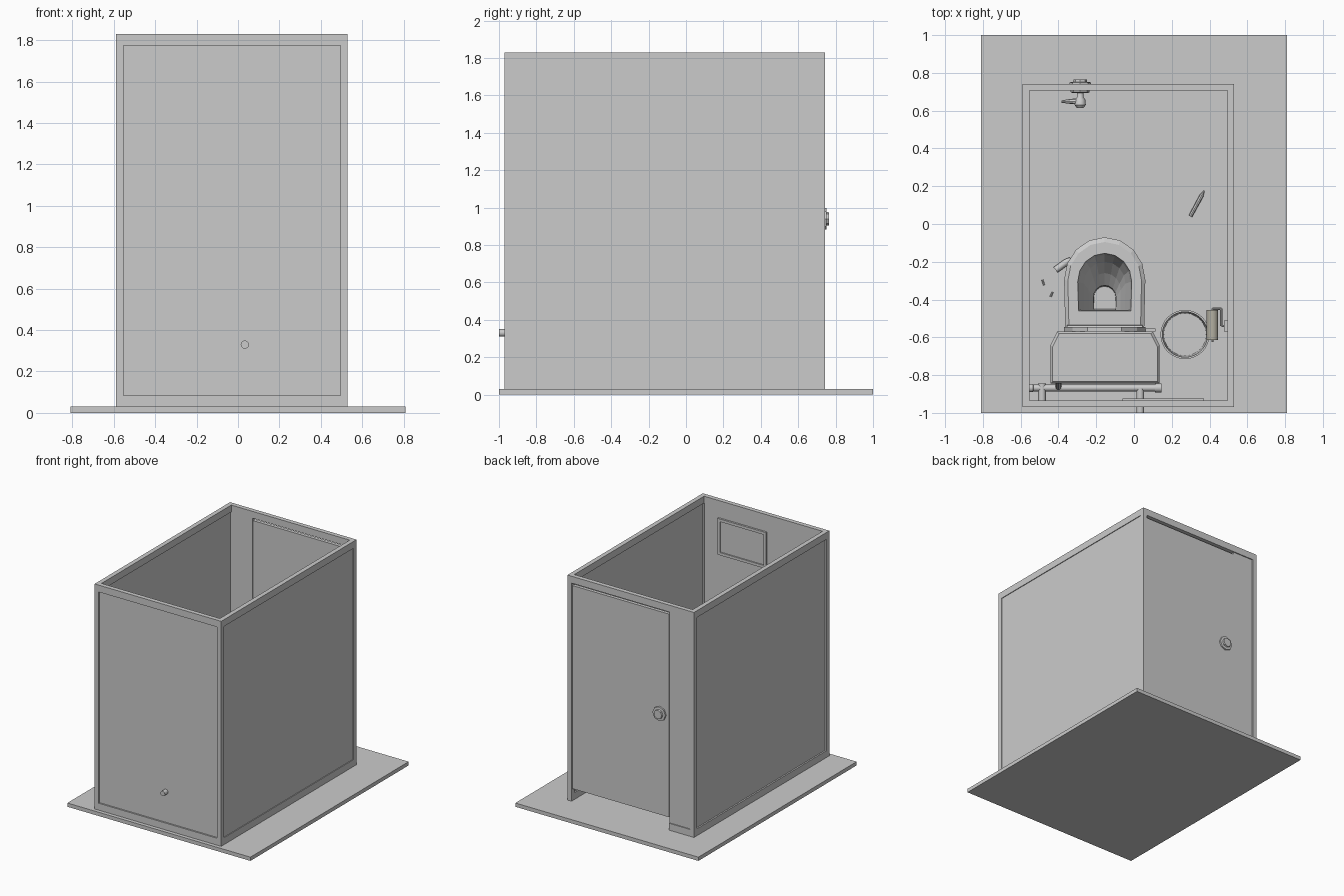
import bpy, bmesh, math
from mathutils import Vector

if "Cube" in bpy.data.objects:
    bpy.data.objects.remove(bpy.data.objects["Cube"])


def finish(name, bm, smooth=False):
    bmesh.ops.recalc_face_normals(bm, faces=bm.faces)
    me = bpy.data.meshes.new(name)
    bm.to_mesh(me)
    bm.free()
    ob = bpy.data.objects.new(name, me)
    bpy.context.collection.objects.link(ob)
    if smooth:
        bpy.ops.object.select_all(action='DESELECT')
        ob.select_set(True)
        bpy.context.view_layer.objects.active = ob
        bpy.ops.object.shade_smooth_by_angle(angle=math.radians(40))
    return ob


def boxes(name, spans):
    """One object from boxes given as (x0, x1, y0, y1, z0, z1)."""
    bm = bmesh.new()
    for x0, x1, y0, y1, z0, z1 in spans:
        r = bmesh.ops.create_cube(bm, size=1)
        for v in r['verts']:
            v.co = ((x0 + x1) / 2 + v.co.x * (x1 - x0),
                    (y0 + y1) / 2 + v.co.y * (y1 - y0),
                    (z0 + z1) / 2 + v.co.z * (z1 - z0))
    return finish(name, bm)


def loft(name, loops, cap_start=True, cap_end=True, smooth=False):
    bm = bmesh.new()
    rings = [[bm.verts.new(p) for p in loop] for loop in loops]
    n = len(rings[0])
    for a, b in zip(rings, rings[1:]):
        for i in range(n):
            j = (i + 1) % n
            bm.faces.new((a[i], a[j], b[j], b[i]))
    if cap_start:
        bm.faces.new(rings[0])
    if cap_end:
        bm.faces.new(rings[-1])
    return finish(name, bm, smooth)


def rod(name, p, q, profile, sides=12, smooth=True):
    """Turned part from p to q; profile holds (fraction, radius) pairs."""
    p, q = Vector(p), Vector(q)
    rot = (q - p).to_track_quat('Z', 'Y')
    loops = [[p + (q - p) * t + rot @ Vector((r * math.cos(a), r * math.sin(a), 0))
              for a in (2 * math.pi * i / sides for i in range(sides))]
             for t, r in profile]
    return loft(name, loops, smooth=smooth)


def tube(name, p, q, r, sides=12):
    return rod(name, p, q, [(0, r), (1, r)], sides)


# Floor slab
boxes("floor_slab", [(-.81, .81, -1, 1, 0, .03)])

# Stall frame: corner posts and rails, with thin recessed panels
X0, X1, Y0, Y1, Z0, Z1, T = -.59, .53, -.97, .742, .03, 1.83, .036
RAIL, REC = .055, .012
boxes("corner_posts", [(x, x + T, y, y + T, Z0, Z1)
                       for x in (X0, X1 - T) for y in (Y0, Y1 - T)])
rails = []
for z, top in ((Z0, False), (Z1 - RAIL, True)):
    rails += [(x, x + T, Y0 + T, Y1 - T, z, z + RAIL) for x in (X0, X1 - T)]
    rails.append((X0 + T, X1 - T, Y0, Y0 + T, z, z + RAIL))
    rails.append((X0 + T, X1 - T if top else -.37, Y1 - T, Y1, z, z + RAIL))
boxes("wall_rails", rails)
for side, x in (("left", X0), ("right", X1 - T)):
    boxes(side + "_wall_panel", [(x + REC, x + T - REC / 2, Y0 + T, Y1 - T, Z0 + RAIL, Z1 - RAIL)])
boxes("front_wall_panel", [(X0 + T, X1 - T, Y0 + REC, Y0 + T - REC / 2, Z0 + RAIL, Z1 - RAIL)])
boxes("door_side_panel", [(X0 + T, -.37, Y1 - T + .006, Y1 - .008, Z0 + RAIL, Z1 - RAIL)])

# Door with gaps above and below
boxes("door", [(-.365, .49, Y1 - T + .004, Y1 - .005, .13, 1.755)])

# Door hardware
KX, KZ = -.285, .94
rod("outer_knob", (KX, .735, KZ), (KX, .765, KZ),
    [(0, .057), (.5, .057), (.55, .037), (1, .035)], 8, False)
rod("inner_plate", (KX, .71, KZ), (KX, .693, KZ), [(0, .05), (.7, .05), (1, .04)], 8, False)
rod("latch_stem", (KX, .695, KZ), (KX, .615, KZ),
    [(0, .018), (.3, .018), (.45, .027), (.8, .03), (1, .018)], 10)
rod("latch_lever", (KX, .65, KZ), (-.385, .648, KZ), [(0, .018), (.6, .012), (1, .006)], 8)

# Framed board on the inside of the front wall
FX0, FX1, FZ0, FZ1, b = -.06, .37, 1.40, 1.69, .022
FY0, FY1 = -.942, -.925
boxes("board_frame", [(FX0, FX1, FY0, FY1, FZ0, FZ0 + b), (FX0, FX1, FY0, FY1, FZ1 - b, FZ1),
                      (FX0, FX0 + b, FY0, FY1, FZ0, FZ1), (FX1 - b, FX1, FY0, FY1, FZ0, FZ1)])
boxes("board", [(FX0 + b, FX1 - b, FY0, FY1 - .01, FZ0 + b, FZ1 - b)])

# Toilet bowl: D-shaped rings lofted up the outside and down the inside
CX = -.155


def dring(hw, yb, yf, z, seg=8):
    ym = yf - min((yf - yb) * .5, hw * 1.05)
    pts = [(CX - hw * .97, yb, z), (CX + hw * .97, yb, z)]
    for i in range(seg + 1):
        a = math.pi * i / seg
        pts.append((CX + hw * math.cos(a), ym + (yf - ym) * math.sin(a), z))
    return pts


loft("toilet_bowl", [dring(.15, -.80, -.20, .03), dring(.145, -.80, -.20, .07),
                     dring(.115, -.80, -.26, .13), dring(.125, -.76, -.22, .22),
                     dring(.185, -.62, -.10, .34), dring(.215, -.57, -.07, .39),
                     dring(.215, -.57, -.07, .43), dring(.195, -.56, -.095, .445),
                     dring(.143, -.46, -.155, .445), dring(.135, -.455, -.165, .40),
                     dring(.11, -.455, -.20, .31), dring(.085, -.455, -.26, .23),
                     dring(.06, -.455, -.325, .17), dring(.058, -.45, -.33, .10)])

# Raised lid and seat hinge
lid = [(-.21, 0), (.21, 0), (.215, .22), (.17, .36), (.09, .43), (-.09, .43), (-.17, .36), (-.215, .22)]
loft("raised_lid", [[(CX + x, y, .45 + z) for x, z in lid] for y in (-.568, -.545)])
tube("seat_hinge", (CX - .2, -.548, .455), (CX + .2, -.548, .455), .014, 8)


# Tank and tank lid
def tank_ring(d, z):
    x0, x1, y0, y1, c = -.437 - d, .13 + d, -.84 - d, -.575 + d, .035
    return [(x0, y0, z), (x1, y0, z), (x1, y1 - 2 * c, z), (x1 - c, y1, z),
            (x0 + c, y1, z), (x0, y1 - 2 * c, z)]


loft("tank", [tank_ring(-.03, .42), tank_ring(-.01, .50), tank_ring(-.005, .80)])
loft("tank_lid", [tank_ring(.005, .80), tank_ring(.005, .835), tank_ring(-.006, .85)])
boxes("flush_lever", [(.06, .115, -.568, -.553, .73, .75), (.075, .095, -.585, -.56, .73, .75)])

# Water pipe behind the tank, passing through the front wall
PZ = .33
rod("rear_pipe", (-.555, -.868, PZ), (.145, -.868, PZ),
    [(0, .022), (.03, .022), (.031, .018), (.95, .018), (.951, .023), (1, .023)])
tube("wall_pipe", (.033, -.868, PZ), (.033, -1, PZ), .02)
tube("pipe_bracket", (-.487, -.845, PZ), (-.487, -.945, PZ), .02)
tube("tank_feed", (-.40, -.868, PZ), (-.40, -.82, .45), .016, 8)

# Waste bin, open at the top
rod_bin = [(.12, .03), (.13, .40), (.12, .40), (.112, .045)]
loft("waste_bin", [[(.27 + r * math.cos(a), -.585 + r * math.sin(a), z)
                    for a in (2 * math.pi * i / 32 for i in range(32))]
                   for r, z in rod_bin], smooth=True)
tube("floor_disc", (.225, -.465, .03), (.225, -.465, .036), .06, 24)

# Paper roll and its wire holder
RX, RZ = .415, .68
roll = tube("paper_roll", (RX, -.615, RZ), (RX, -.455, RZ), .031, 16)
mat = bpy.data.materials.new("paper")
mat.diffuse_color = (.45, .43, .36, 1)
mat.use_nodes = True
mat.node_tree.nodes["Principled BSDF"].inputs["Base Color"].default_value = mat.diffuse_color
roll.data.materials.append(mat)
wire = [(RX, -.625, RZ), (RX, -.448, RZ), (.462, -.448, RZ), (.462, -.54, RZ), (.492, -.54, RZ)]
for i, (p, q) in enumerate(zip(wire, wire[1:])):
    tube(f"holder_wire_{i}", p, q, .006, 8)
boxes("holder_plate", [(.476, .498, -.57, -.51, RZ - .03, RZ + .03)])

# Litter on the floor
rod("pen", (.298, .04, .041), (.372, .177, .041), [(0, .01), (.8, .011), (1, .002)], 8)
rod("floor_tube", (-.415, -.243, .048), (-.335, -.185, .048), [(0, .018), (.7, .018), (1, .01)], 10)
tube("stub_a", (-.485, -.295, .036), (-.475, -.325, .036), .005, 8)
tube("stub_b", (-.43, -.36, .036), (-.442, -.385, .036), .005, 8)
